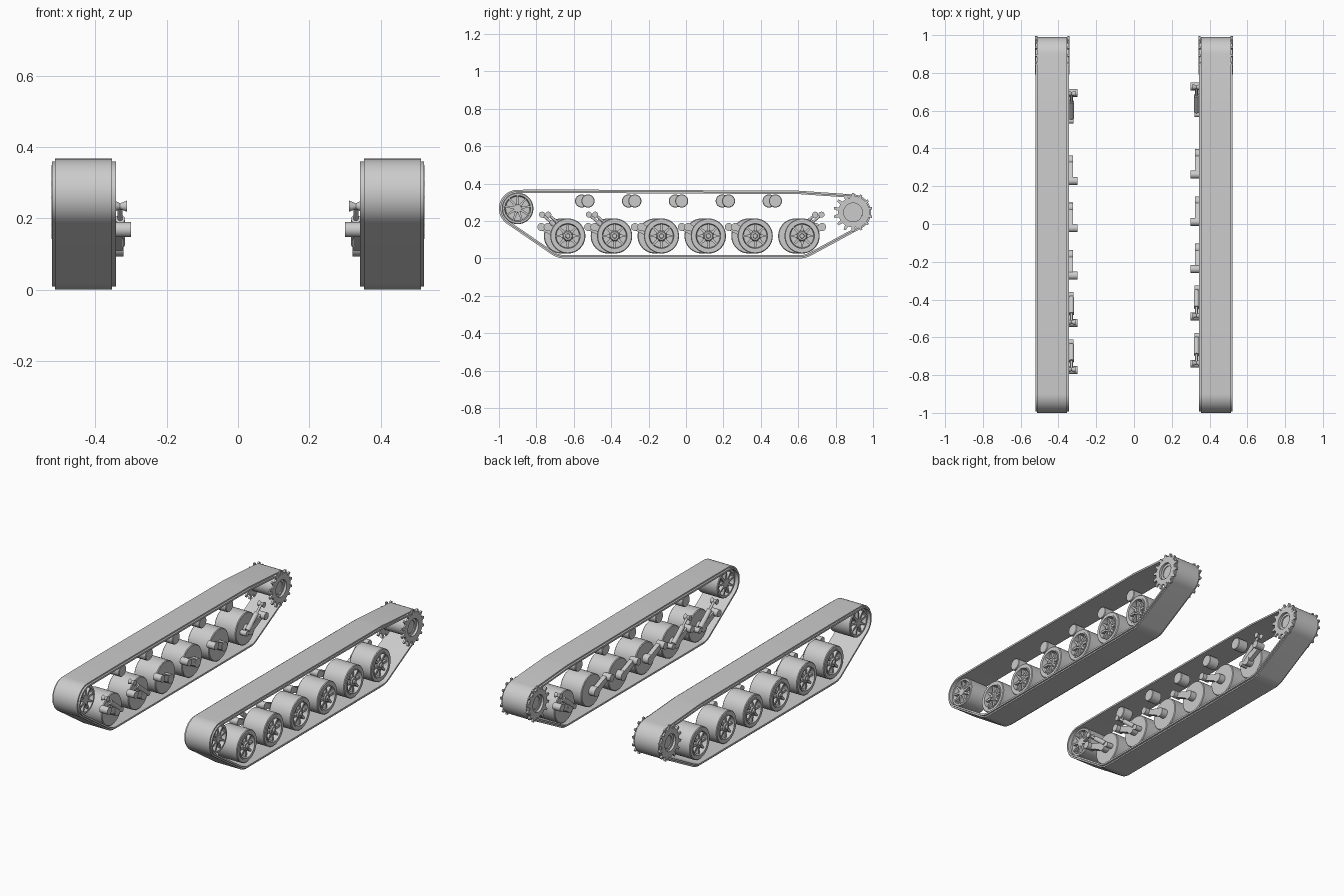
import bpy, bmesh, math
from mathutils import Matrix, Vector
from mathutils.geometry import convex_hull_2d

if "Cube" in bpy.data.objects:
    bpy.data.objects.remove(bpy.data.objects["Cube"])

GREY = (0.6, 0.6, 0.6, 1)
steel = bpy.data.materials.new("light_grey_steel")
steel.use_nodes = True
steel.diffuse_color = GREY
steel.node_tree.nodes["Principled BSDF"].inputs["Base Color"].default_value = GREY


def finish(bm, name, side, y=0, z=0):
    """Mirror to the given side, place and smooth a part."""
    bmesh.ops.remove_doubles(bm, verts=bm.verts, dist=1e-5)
    for v in bm.verts:
        v.co.x *= side
    bmesh.ops.recalc_face_normals(bm, faces=bm.faces)
    mesh = bpy.data.meshes.new(name)
    bm.to_mesh(mesh)
    bm.free()
    mesh.materials.append(steel)
    ob = bpy.data.objects.new(name, mesh)
    bpy.context.collection.objects.link(ob)
    ob.location = (0, y, z)
    bpy.ops.object.select_all(action="DESELECT")
    ob.select_set(True)
    bpy.context.view_layer.objects.active = ob
    bpy.ops.object.shade_smooth_by_angle(angle=math.radians(35))
    return ob


def lathe(bm, profile, steps=36):
    """Turn (x, radius) points around the x axis."""
    vs = [bm.verts.new((x, 0, r)) for x, r in profile]
    es = [bm.edges.new(p) for p in zip(vs, vs[1:])]
    bmesh.ops.spin(bm, geom=vs + es, cent=(0, 0, 0), axis=(1, 0, 0),
                   angle=math.tau, steps=steps)


def spokes(bm, count, r0, r1, x, depth, width):
    """Radial bars tapering towards the rim."""
    for i in range(count):
        bar = bmesh.ops.create_cube(bm, size=1)["verts"]
        for v in bar:
            w = width if v.co.z < 0 else width * 0.6
            v.co = (x + v.co.x * depth, v.co.y * w, r0 + (v.co.z + 0.5) * (r1 - r0))
        bmesh.ops.rotate(bm, verts=bar, matrix=Matrix.Rotation(math.tau * i / count, 3, "X"))


def rod(bm, a, b, radius, end_radius=None):
    """Round bar between two points."""
    a, b = Vector(a), Vector(b)
    turn = (b - a).to_track_quat("Z", "Y").to_matrix().to_4x4()
    bmesh.ops.create_cone(bm, cap_ends=True, segments=20, radius1=radius,
                          radius2=radius if end_radius is None else end_radius,
                          depth=(b - a).length,
                          matrix=Matrix.Translation((a + b) / 2) @ turn)


# Wheels the belt wraps around: y, z, radius
IDLER = (-0.9, 0.267)
SPROCKET = (0.893, 0.246)
WRAP = [(*IDLER, 0.1), (*SPROCKET, 0.096), (-0.65, 0.12, 0.12), (0.61, 0.12, 0.12),
        (-0.65, 0.31, 0.058), (0.6, 0.306, 0.056)]


def loop(inset):
    pts = [Vector((y + (r - inset) * math.cos(a), z + (r - inset) * math.sin(a)))
           for y, z, r in WRAP for a in (math.tau * k / 64 for k in range(64))]
    return [pts[i] for i in convex_hull_2d(pts)]


def belt(bm, x0, x1, outer, inner):
    rings = []
    for x, d in ((x0, outer), (x1, outer), (x1, inner), (x0, inner)):
        rings.append([bm.verts.new((x, p.x, p.y)) for p in loop(d)])
    n = min(len(r) for r in rings)
    for k in range(4):
        a, b = rings[k], rings[(k + 1) % 4]
        for i in range(n):
            j = (i + 1) % n
            bm.faces.new((a[i], a[j], b[j], b[i]))


def track(side):
    bm = bmesh.new()
    belt(bm, 0.354, 0.513, 0, 0.012)
    belt(bm, 0.343, 0.522, 0.008, 0.018)
    finish(bm, "track_belt", side)


def road_wheel(side, y):
    bm = bmesh.new()
    # Solid inner face, tyre, and a deep outer dish with a hub cap
    lathe(bm, [(0.36, 0), (0.36, 0.09), (0.364, 0.094), (0.498, 0.094), (0.502, 0.09),
               (0.502, 0.074), (0.506, 0.074), (0.506, 0.066), (0.476, 0.062),
               (0.476, 0.03), (0.496, 0.026), (0.502, 0.022), (0.502, 0.013),
               (0.51, 0.011), (0.51, 0)], 48)
    spokes(bm, 8, 0.02, 0.067, 0.485, 0.022, 0.016)
    finish(bm, "road_wheel", side, y, 0.12)


def swing_arm(side, y, direction):
    bm = bmesh.new()
    pivot_y, pivot_z = direction * 0.108, 0.048
    rod(bm, (0.3, pivot_y, pivot_z), (0.352, pivot_y, pivot_z), 0.021)
    rod(bm, (0.322, 0, 0), (0.365, 0, 0), 0.027)
    arm = bmesh.ops.create_cube(bm, size=1)["verts"]
    for v in arm:
        near = v.co.y < 0
        v.co = (0.337 + v.co.x * 0.026, 0 if near else pivot_y,
                (0 if near else pivot_z) + v.co.z * (0.044 if near else 0.034))
    finish(bm, "suspension_arm", side, y, 0.12)


def damper(side, y, direction):
    bm = bmesh.new()
    top = Vector((0.331, direction * 0.104, 0.114))
    foot = Vector((0.331, direction * -0.04, -0.005))
    rod(bm, top, foot, 0.007)
    rod(bm, top.lerp(foot, 0.3), top.lerp(foot, 0.9), 0.014)
    # Waisted pin at the upper end, plain pin at the foot
    rod(bm, top - Vector((0.02, 0, 0)), top, 0.016, 0.008)
    rod(bm, top, top + Vector((0.016, 0, 0)), 0.008, 0.016)
    rod(bm, foot - Vector((0.01, 0, 0)), foot + Vector((0.032, 0, 0)), 0.015)
    finish(bm, "damper", side, y, 0.12)


def return_roller(side, y):
    bm = bmesh.new()
    lathe(bm, [(0.365, 0), (0.365, 0.032), (0.368, 0.035), (0.427, 0.035),
               (0.43, 0.032), (0.43, 0)], 28)
    finish(bm, "return_roller", side, y, 0.307)


def idler_wheel(side):
    bm = bmesh.new()
    lathe(bm, [(0.366, 0), (0.366, 0.02), (0.386, 0.024), (0.386, 0.064), (0.364, 0.07),
               (0.364, 0.08), (0.368, 0.084), (0.498, 0.084), (0.502, 0.08),
               (0.502, 0.07), (0.48, 0.064), (0.48, 0.024), (0.502, 0.02), (0.502, 0)], 48)
    for x in (0.376, 0.49):
        spokes(bm, 9, 0.015, 0.073, x, 0.02, 0.014)
    finish(bm, "idler_wheel", side, *IDLER)


def drive_sprocket(side):
    bm = bmesh.new()
    # Drum with a recessed cap on each end
    lathe(bm, [(0.362, 0), (0.362, 0.036), (0.356, 0.036), (0.356, 0.05), (0.36, 0.055),
               (0.505, 0.055), (0.509, 0.05), (0.509, 0.036), (0.503, 0.036), (0.503, 0)])
    for x0, x1 in ((0.342, 0.353), (0.512, 0.523)):
        # Toothed ring
        lathe(bm, [(x0, 0.05), (x0, 0.08), (x1, 0.08), (x1, 0.05), (x0, 0.05)], 42)
        spokes(bm, 14, 0.074, 0.104, (x0 + x1) / 2, x1 - x0, 0.02)
    lathe(bm, [(0.35, 0.05), (0.36, 0.05)])
    lathe(bm, [(0.505, 0.05), (0.515, 0.05)])
    finish(bm, "drive_sprocket", side, *SPROCKET)


# Running gear on both sides; the right side sits slightly further forward
SPACING = 0.2505
for side, shift in ((1, 0), (-1, -0.034)):
    track(side)
    idler_wheel(side)
    drive_sprocket(side)
    for i in range(6):
        y = -0.632 + SPACING * i + shift
        direction = 1 if i == 5 else -1
        road_wheel(side, y)
        swing_arm(side, y, direction)
        if i in (0, 1, 5):
            damper(side, y, direction)
        if i < 5:
            return_roller(side, y + 0.108)
